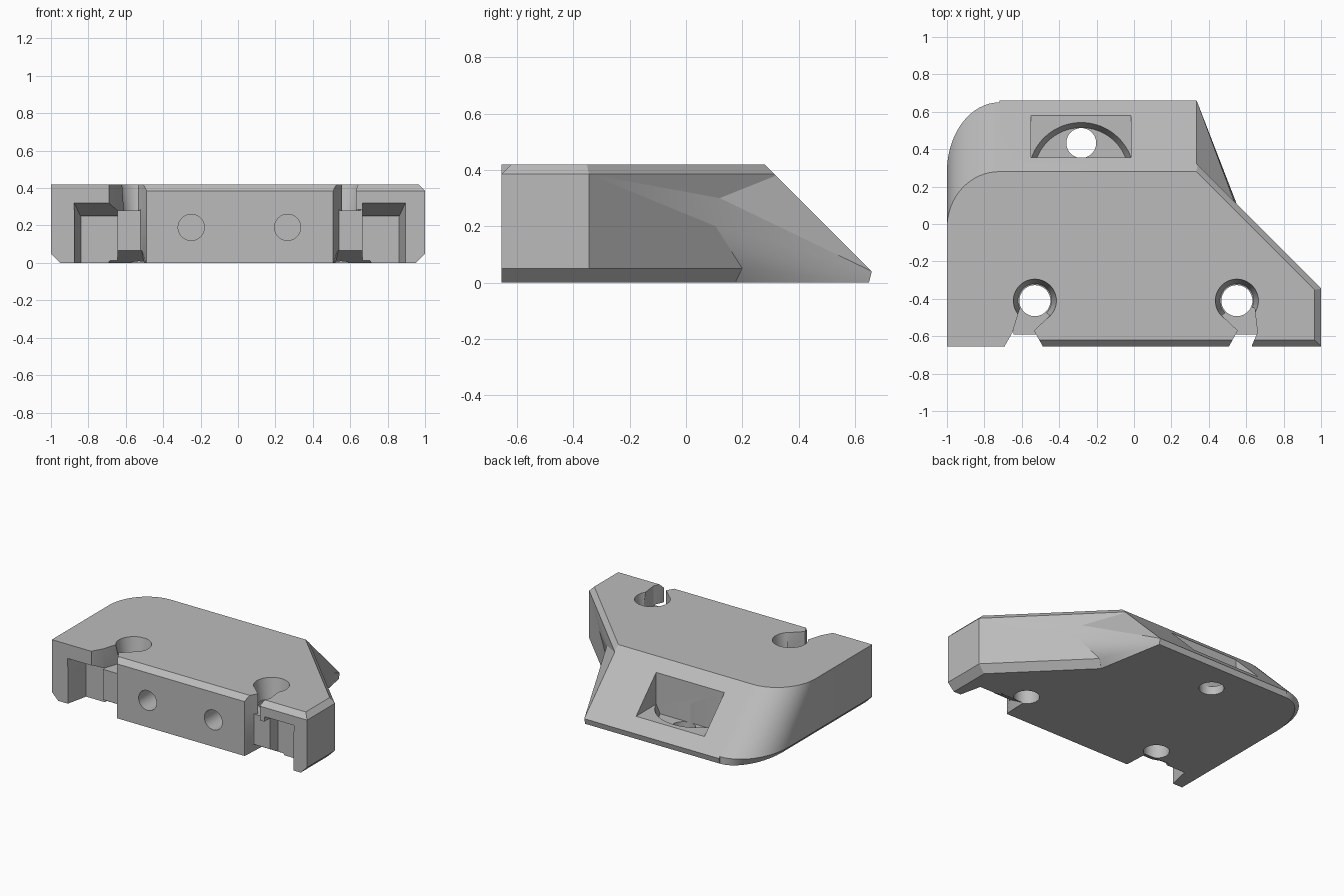
import bpy, bmesh
from math import sin, cos, pi, radians, asin

if "Cube" in bpy.data.objects:
    bpy.data.objects.remove(bpy.data.objects["Cube"], do_unlink=True)

grey = bpy.data.materials.new("light_grey")
grey.use_nodes = True
grey.diffuse_color = (0.5, 0.5, 0.5, 1)
grey.node_tree.nodes["Principled BSDF"].inputs["Base Color"].default_value = (0.5, 0.5, 0.5, 1)


def make(name, bm):
    bmesh.ops.recalc_face_normals(bm, faces=bm.faces)
    mesh = bpy.data.meshes.new(name)
    bm.to_mesh(mesh)
    bm.free()
    mesh.materials.append(grey)
    ob = bpy.data.objects.new(name, mesh)
    bpy.context.collection.objects.link(ob)
    return ob


def loft(name, layers):
    """Solid through stacked outlines, each given as (z, points)."""
    bm = bmesh.new()
    rings = [[bm.verts.new((x, y, z)) for x, y in pts] for z, pts in layers]
    bm.faces.new(rings[0])
    bm.faces.new(rings[-1])
    n = len(rings[0])
    for a, b in zip(rings, rings[1:]):
        for i in range(n):
            j = (i + 1) % n
            bm.faces.new((a[i], a[j], b[j], b[i]))
    return make(name, bm)


def prism(name, z0, z1, pts):
    return loft(name, [(z0, pts), (z1, pts)])


def circle(x, y, r, n=48):
    return [(x + r * cos(2 * pi * i / n), y + r * sin(2 * pi * i / n)) for i in range(n)]


def combine(target, other, operation):
    mod = target.modifiers.new(operation, 'BOOLEAN')
    mod.operation = operation
    mod.solver = 'EXACT'
    mod.object = other
    bpy.context.view_layer.objects.active = target
    bpy.ops.object.modifier_apply(modifier=mod.name)
    bpy.data.objects.remove(other, do_unlink=True)


FRONT, TOP, EDGE = -0.655, 0.42, 0.655


def outline(z, back, left, right, chamfer, ry):
    """Plate outline: chamfer insets the right, diagonal and front edges."""
    diag = EDGE - 1.2 * right
    x1 = 1 - right
    pts = [(left, FRONT), (-0.6, FRONT), (-0.59, FRONT + chamfer),
           (x1, FRONT + chamfer), (x1, diag - x1), (diag - back, back)]
    rx = -0.72 - left
    for i in range(17):
        a = pi / 2 + pi / 2 * i / 16
        pts.append((-0.72 + rx * cos(a), back - ry + ry * sin(a)))
    return z, pts


# Main plate with a sloping back and one rounded corner
body = loft("bracket_body", [
    outline(0, 0.65, -0.95, 0.05, 0, 0.38),
    outline(0.05, 0.65, -1, 0, 0, 0.37),
    outline(0.385, 0.315, -1, 0, 0, 0.31),
    outline(TOP, 0.28, -1, 0.035, 0.035, 0.3)])

# Flared back corner
bm = bmesh.new()
for p in [(0.335, 0.66, 0.04), (0.335, 0.65, 0), (0.335, 0.32, 0.38),
          (0.55, 0.105, 0.2), (0.535, 0.12, 0.3), (0.455, 0.2, 0.05), (0.42, 0.18, 0),
          (-0.72, 0.66, 0.04), (-0.72, 0.65, 0), (-0.72, 0.32, 0.38),
          (-0.72, 0.1, 0.2), (-0.72, 0.1, 0)]:
    bm.verts.new(p)
bmesh.ops.convex_hull(bm, input=bm.verts)
combine(body, make("flare", bm), 'UNION')

# Two screw seats with open channels and front pockets
for s, cx, outer in ((-1, 0.53, (0.69, 0.65, 0.61)), (1, 0.55, (0.63, 0.66, 0.645))):
    cy = -0.41
    shift = cx - 0.53

    def side(pts):
        return [(s * (x + shift), y) for x, y in pts]

    def cut(ob):
        combine(body, ob, 'DIFFERENCE')

    o = [x - shift for x in outer]
    cut(prism("screw_hole", -0.1, 0.5, circle(s * cx, cy, 0.083)))
    cut(loft("screw_seat", [(0.28, circle(s * cx, cy, 0.09)),
                            (TOP + 0.01, circle(s * cx, cy, 0.117))]))
    cut(prism("channel", 0.28, 0.5, side([
        (o[0], -0.7), (o[0], -0.65), (o[1], -0.58), (o[2], -0.45), (0.53, -0.42),
        (0.45, -0.49), (0.535, -0.57), (0.49, -0.65), (0.47, -0.7)])))
    cut(prism("slot_front", -0.1, 0.285, side([
        (0.7, -0.7), (0.7, -0.59), (0.52, -0.59), (0.49, -0.65), (0.47, -0.7)])))
    cut(loft("slot_underside", [
        (-0.01, side([(0.7, -0.7), (0.7, -0.46), (0.5, -0.46), (0.49, -0.7)])),
        (0.065, side([(0.65, -0.7), (0.65, -0.59), (0.515, -0.59), (0.49, -0.7)]))]))
    inner = [(0.645, -0.5), (0.645, -0.7)]
    cut(prism("pocket", -0.1, 0.25, side([(0.885, -0.7), (0.84, -0.5)] + inner)))
    cut(loft("pocket_ceiling", [
        (0.245, side([(0.885, -0.7), (0.84, -0.5)] + inner)),
        (0.32, side([(0.885, -0.7), (0.875, -0.65), (0.645, -0.65), (0.645, -0.7)]))]))

# Two blind holes in the front
for x in (-0.25, 0.265):
    hole = prism("front_hole", 0, 0.3, circle(x, 0, 0.07))
    hole.rotation_euler = (radians(90), 0, 0)
    hole.location = (0, -0.45, 0.19)
    bpy.context.view_layer.update()
    combine(body, hole, 'DIFFERENCE')

# Rear window with an arched recess and a through hole
combine(body, prism("rear_window", 0.12, 0.6, [
    (-0.55, 0.355), (-0.015, 0.355), (-0.015, 0.8), (-0.55, 0.8)]), 'DIFFERENCE')


def arch(r):
    start = asin(0.095 / r)
    angles = [start + (pi - 2 * start) * i / 32 for i in range(33)]
    return [(-0.282 + r * cos(a), 0.26 + r * sin(a)) for a in angles]


combine(body, loft("rear_recess", [(0.06, arch(0.255)), (0.125, arch(0.285))]), 'DIFFERENCE')
combine(body, prism("rear_hole", -0.1, 0.2, circle(-0.282, 0.433, 0.08)), 'DIFFERENCE')

# Shading
bpy.ops.object.select_all(action='DESELECT')
body.select_set(True)
bpy.context.view_layer.objects.active = body
bpy.ops.object.shade_smooth_by_angle(angle=radians(25))
